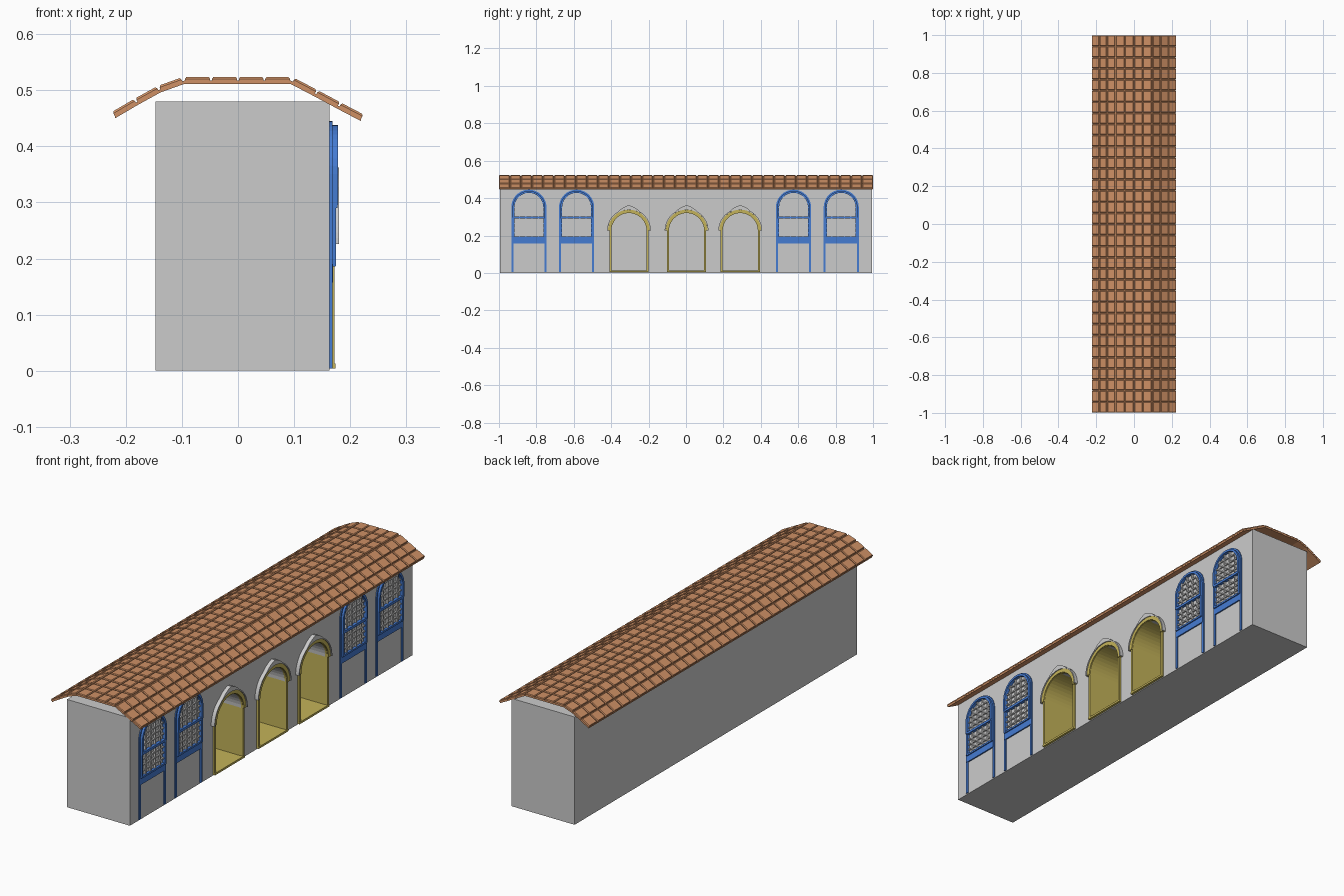
import bpy, bmesh, math
from mathutils import Vector

if "Cube" in bpy.data.objects:
    bpy.data.objects.remove(bpy.data.objects["Cube"])

XW = 0.163      # street-side wall plane


def material(name, rgb):
    m = bpy.data.materials.new(name)
    m.diffuse_color = (*rgb, 1)
    m.use_nodes = True
    m.node_tree.nodes["Principled BSDF"].inputs["Base Color"].default_value = m.diffuse_color
    return m


BLUE = material("blue_paint", (0.06, 0.2, 0.65))
YELLOW = material("yellow_stone", (0.55, 0.45, 0.1))
CLAY = material("clay_tile", (0.62, 0.28, 0.13))


def finish(name, bm, mat=None):
    bmesh.ops.recalc_face_normals(bm, faces=bm.faces)
    me = bpy.data.meshes.new(name)
    bm.to_mesh(me)
    bm.free()
    if mat:
        me.materials.append(mat)
    ob = bpy.data.objects.new(name, me)
    bpy.context.collection.objects.link(ob)
    return ob


def add_box(bm, x0, x1, y0, y1, z0, z1):
    v = bmesh.ops.create_cube(bm, size=1)["verts"]
    for p in v:
        p.co = ((x0 + x1) / 2 + p.co.x * (x1 - x0),
                (y0 + y1) / 2 + p.co.y * (y1 - y0),
                (z0 + z1) / 2 + p.co.z * (z1 - z0))


def arch(yc, r, z0, zs, n=20):
    """Open arch outline: jamb, semicircle, jamb."""
    arc = [(yc - r * math.cos(math.pi * i / n), zs + r * math.sin(math.pi * i / n))
           for i in range(n + 1)]
    return [(yc - r, z0)] + arc + [(yc + r, z0)] if z0 < zs else arc


def add_strip(bm, outer, inner, x0, x1):
    """Solid band between two outlines, x0 to x1 deep."""
    rings = [[bm.verts.new((x, y, z)) for x, (y, z) in
              ((x0, o), (x1, o), (x1, i), (x0, i))] for o, i in zip(outer, inner)]
    for a, b in zip(rings, rings[1:]):
        for k in range(4):
            bm.faces.new((a[k], a[(k + 1) % 4], b[(k + 1) % 4], b[k]))
    bm.faces.new(rings[0])
    bm.faces.new(rings[-1][::-1])


DOORS = (-0.305, 0.003, 0.29)
WINDOWS = (-0.84, -0.585, 0.575, 0.83)
SPRING, DOOR_R, BACK = 0.226, 0.094, -0.05

# Building body with three arched recesses
bm = bmesh.new()
add_box(bm, -0.147, XW, -0.994, 0.994, 0, 0.48)
body = finish("building_body", bm)
bm = bmesh.new()
for yc in DOORS:
    pts = arch(yc, DOOR_R, 0.012, SPRING)
    f = bm.faces.new([bm.verts.new((BACK, y, z)) for y, z in pts])
    ext = bmesh.ops.extrude_face_region(bm, geom=[f])["geom"]
    for e in ext:
        if isinstance(e, bmesh.types.BMVert):
            e.co.x = XW + 0.05
cutter = finish("recess_cutter", bm)
cutter.hide_render = True
mod = body.modifiers.new("recesses", 'BOOLEAN')
mod.operation = 'DIFFERENCE'
mod.solver = 'EXACT'
mod.object = cutter
bpy.context.view_layer.objects.active = body
bpy.ops.object.modifier_apply(modifier=mod.name)
bpy.data.objects.remove(cutter)

# Yellow lining of the recesses (far upper haunch stays plain)
body.data.materials.append(material("grey_plaster", (0.65, 0.65, 0.65)))
body.data.materials.append(YELLOW)
for p in body.data.polygons:
    c, n = p.center, p.normal
    inside = BACK < c.x < XW - 0.01 and abs(c.y) < 0.5 and 0.005 < c.z < 0.4
    if inside and abs(n.x) < 0.5 and not (n.y < -0.1 and c.z > SPRING):
        p.material_index = 1
    else:
        p.material_index = 0

# Door surrounds and grey hood moulds
for k, yc in enumerate(DOORS):
    bm = bmesh.new()
    add_strip(bm, arch(yc, 0.105, 0.004, SPRING), arch(yc, DOOR_R, 0.004, SPRING), XW - 0.002, 0.172)
    add_strip(bm, arch(yc, 0.112, SPRING, SPRING), arch(yc, DOOR_R + 0.002, SPRING, SPRING), XW - 0.002, 0.176)
    add_box(bm, XW - 0.002, 0.174, yc - 0.105, yc + 0.105, 0.004, 0.013)
    finish(f"door_surround_{k}", bm, YELLOW)

    bm = bmesh.new()
    outer, inner = [], []
    for i in range(37):
        t = math.pi * i / 36
        r = 0.117 + 0.019 * max(0, 1 - abs(t - math.pi / 2) / math.radians(30))
        for ring, rad in ((outer, r), (inner, 0.112)):
            ring.append((yc - rad * math.cos(t), SPRING + rad * math.sin(t)))
    add_strip(bm, outer, inner, XW - 0.002, 0.18)
    finish(f"door_hood_{k}", bm)

# Windows: frame, sashes, sill panel and grille
WS = 0.351
for k, yc in enumerate(WINDOWS):
    bm = bmesh.new()
    add_strip(bm, arch(yc, 0.094, 0.004, WS), arch(yc, 0.083, 0.004, WS), XW - 0.002, 0.168)
    add_strip(bm, arch(yc, 0.087, 0.295, WS), arch(yc, 0.077, 0.295, WS), XW - 0.002, 0.178)
    for s in (-1, 1):
        a, b = sorted((yc + s * 0.077, yc + s * 0.087))
        add_box(bm, XW - 0.002, 0.175, a, b, 0.187, 0.295)
    add_box(bm, XW - 0.002, 0.177, yc - 0.085, yc + 0.085, 0.29, 0.301)
    add_box(bm, XW - 0.002, 0.174, yc - 0.085, yc + 0.085, 0.186, 0.194)
    add_box(bm, XW - 0.002, 0.169, yc - 0.09, yc + 0.09, 0.157, 0.19)
    finish(f"window_frame_{k}", bm, BLUE)

    bm = bmesh.new()
    for d in (-0.051, -0.017, 0.017, 0.051):
        top = WS + math.sqrt(0.08 ** 2 - d * d)
        add_box(bm, XW - 0.002, 0.171, yc + d - 0.003, yc + d + 0.003, 0.19, top)
    for z in (0.215, 0.24, 0.265, 0.325, 0.35, 0.375, 0.402):
        half = math.sqrt(0.08 ** 2 - max(0, z - WS) ** 2)
        add_box(bm, XW - 0.002, 0.17, yc - half, yc + half, z - 0.003, z + 0.003)
    finish(f"window_grille_{k}", bm)

# Roof: thin deck following the profile, then rows of raised tiles
PROFILE = [(-0.219, 0.45), (-0.178, 0.474), (-0.138, 0.496), (-0.096, 0.511),
           (-0.048, 0.511), (0, 0.511), (0.047, 0.511), (0.094, 0.511),
           (0.136, 0.489), (0.177, 0.467), (0.219, 0.445)]
bm = bmesh.new()
rings = [[bm.verts.new(v) for v in ((x, -0.998, z), (x, 0.998, z), (x, 0.998, z + 0.006), (x, -0.998, z + 0.006))]
         for x, z in PROFILE]
for a, b in zip(rings, rings[1:]):
    for k in range(4):
        bm.faces.new((a[k], a[(k + 1) % 4], b[(k + 1) % 4], b[k]))
bm.faces.new(rings[0])
bm.faces.new(rings[-1][::-1])
finish("roof_deck", bm, CLAY)

ROWS = 34
PITCH = 2 / ROWS
bm = bmesh.new()
for (xa, za), (xb, zb) in zip(PROFILE, PROFILE[1:]):
    a, b = Vector((xa, 0, za)), Vector((xb, 0, zb))
    t = (b - a).normalized()
    n = Vector((-t.z, 0, t.x))
    for r in range(ROWS):
        y0, y1 = -1 + r * PITCH, -1 + (r + 1) * PITCH
        loops = []
        for inset, h in ((0.0015, 0.004), (0.0015, 0.009), (0.004, 0.0125)):
            p, q = a + t * inset + n * h, b - t * inset + n * h
            g = inset + 0.001 if r not in (0, ROWS - 1) else inset
            loops.append([bm.verts.new((c.x, y, c.z)) for c, y in
                          ((p, y0 + g), (q, y0 + g), (q, y1 - g), (p, y1 - g))])
        for lo, hi in zip(loops, loops[1:]):
            for k in range(4):
                bm.faces.new((lo[k], lo[(k + 1) % 4], hi[(k + 1) % 4], hi[k]))
        bm.faces.new(loops[0][::-1])
        bm.faces.new(loops[-1])
finish("roof_tiles", bm, CLAY)
